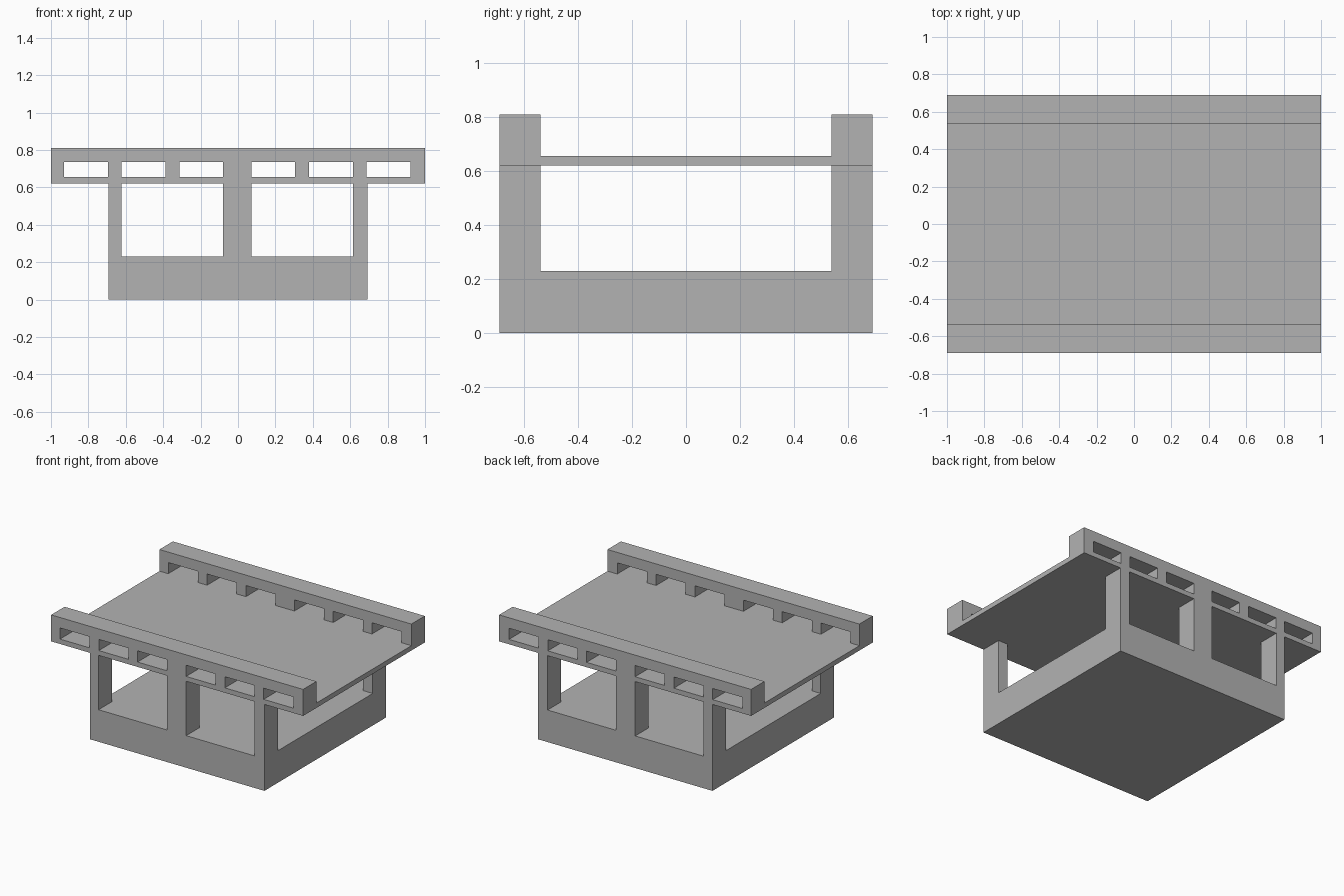
import bpy

cube = bpy.data.objects.get("Cube")
if cube:
    bpy.data.objects.remove(cube, do_unlink=True)

# Main levels and half widths
DEPTH, INNER = 0.69, 0.538
BASE_TOP, DECK_LOW, DECK_TOP, TOP = 0.23, 0.62, 0.655, 0.81
SHIFT = -0.004  # openings sit slightly off centre

concrete = bpy.data.materials.new("concrete_grey")
concrete.use_nodes = True
grey = (0.45, 0.45, 0.45, 1)
concrete.diffuse_color = grey
concrete.node_tree.nodes["Principled BSDF"].inputs["Base Color"].default_value = grey


def box(name, x, y, z):
    """Box spanning the given (low, high) ranges."""
    bpy.ops.mesh.primitive_cube_add(size=1)
    ob = bpy.context.object
    ob.name = name
    for v in ob.data.vertices:
        v.co = [r[0] if c < 0 else r[1] for c, r in zip(v.co, (x, y, z))]
    ob.data.materials.append(concrete)
    return ob


def carve(target, cutter):
    """Subtract the cutter and remove it."""
    cutter.hide_render = True
    mod = target.modifiers.new("cut", "BOOLEAN")
    mod.operation = "DIFFERENCE"
    mod.solver = "EXACT"
    mod.object = cutter
    bpy.context.view_layer.objects.active = target
    bpy.ops.object.modifier_apply(modifier=mod.name)
    bpy.data.objects.remove(cutter, do_unlink=True)


def carve_pair(target, low, high, z):
    """Cut a mirrored pair of openings through both side walls."""
    for side in (-1, 1):
        x = sorted((side * low + SHIFT, side * high + SHIFT))
        carve(target, box("opening_cutter", x, (-1, 1), z))


# Lower frame: solid base with pillars along front and back
frame = box("base_and_pillars", (-0.693, 0.693), (-DEPTH, DEPTH), (0, DECK_LOW))
carve(frame, box("void_cutter", (-1, 1), (-INNER, INNER), (BASE_TOP, 1)))
carve_pair(frame, 0.076, 0.62, (BASE_TOP, 1))

# Upper deck with a pierced parapet along front and back
deck = box("deck_and_parapets", (-1, 1), (-DEPTH, DEPTH), (DECK_LOW, TOP))
carve(deck, box("trough_cutter", (-2, 2), (-INNER, INNER), (DECK_TOP, 1)))
for start in (0.075, 0.383, 0.691):
    carve_pair(deck, start, start + 0.235, (DECK_TOP, 0.735))
